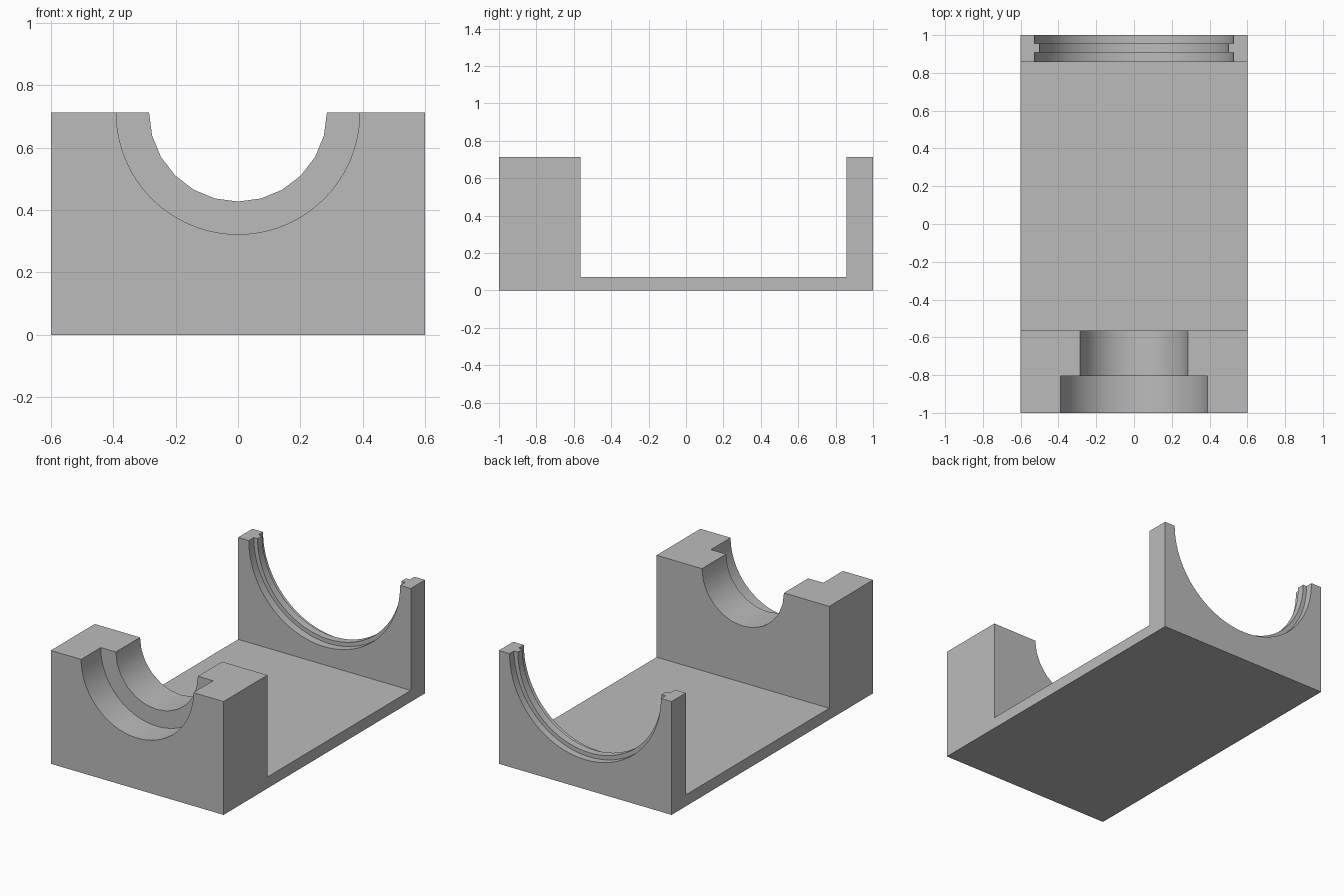
import bpy, bmesh, math

default = bpy.data.objects.get("Cube")
if default:
    bpy.data.objects.remove(default, do_unlink=True)

HALF_W, TOP, FLOOR = 0.6, 0.712, 0.072
FRONT_INNER, BACK_INNER = -0.565, 0.858

grey = bpy.data.materials.new("plain_grey")
grey.use_nodes = True
colour = (0.5, 0.5, 0.5, 1)
grey.diffuse_color = colour
grey.node_tree.nodes["Principled BSDF"].inputs["Base Color"].default_value = colour


def activate(obj):
    bpy.ops.object.select_all(action="DESELECT")
    obj.select_set(True)
    bpy.context.view_layer.objects.active = obj


def bore(body, name, radius, y0, y1, sides):
    """Cut a round seat along y, centred on the top face."""
    bpy.ops.mesh.primitive_cylinder_add(
        vertices=sides, radius=radius, depth=y1 - y0,
        location=(0, (y0 + y1) / 2, TOP), rotation=(math.pi / 2, 0, 0))
    cutter = bpy.context.object
    cutter.name = name
    cutter.hide_render = True
    mod = body.modifiers.new(name, "BOOLEAN")
    mod.operation, mod.solver, mod.object = "DIFFERENCE", "EXACT", cutter
    activate(body)
    bpy.ops.object.modifier_apply(modifier=mod.name)
    bpy.data.objects.remove(cutter, do_unlink=True)


# Cradle body: side profile extruded across the width
profile = [(-1, 0), (1, 0), (1, TOP), (BACK_INNER, TOP), (BACK_INNER, FLOOR),
           (FRONT_INNER, FLOOR), (FRONT_INNER, TOP), (-1, TOP)]
bm = bmesh.new()
face = bm.faces.new([bm.verts.new((-HALF_W, y, z)) for y, z in profile])
side = bmesh.ops.extrude_face_region(bm, geom=[face])["geom"]
moved = [v for v in side if isinstance(v, bmesh.types.BMVert)]
bmesh.ops.translate(bm, verts=moved, vec=(2 * HALF_W, 0, 0))
bmesh.ops.recalc_face_normals(bm, faces=bm.faces)
mesh = bpy.data.meshes.new("cradle_body")
bm.to_mesh(mesh)
bm.free()
body = bpy.data.objects.new("cradle_body", mesh)
bpy.context.collection.objects.link(body)
mesh.materials.append(grey)

# Front block: narrow through bore and wider counterbore
bore(body, "front_bore", 0.285, -1.1, -0.5, 24)
bore(body, "front_counterbore", 0.39, -1.1, -0.805, 96)

# Back wall: wide seat on both faces leaves a thin rib in the middle
bore(body, "rib_bore", 0.5, 0.8, 1.1, 96)
bore(body, "inner_seat", 0.526, 0.8, 0.908, 96)
bore(body, "outer_seat", 0.526, 0.955, 1.1, 96)

activate(body)
bpy.ops.object.shade_smooth_by_angle(angle=math.radians(30))
